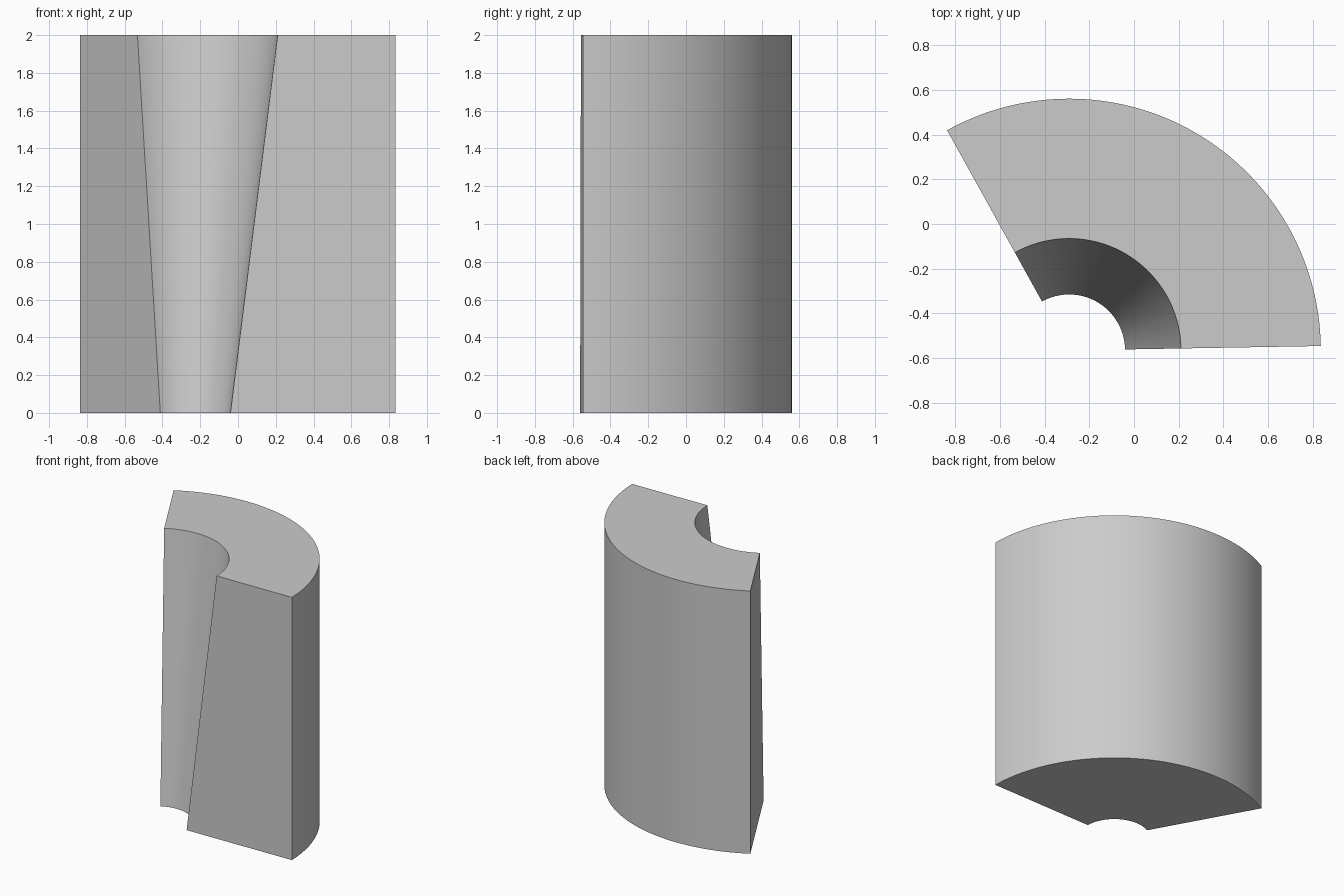
import bpy, bmesh, math
from mathutils import Matrix, Vector

cube = bpy.data.objects.get("Cube")
if cube:
    bpy.data.objects.remove(cube, do_unlink=True)

# Plain grey
grey = bpy.data.materials.new("light_grey")
grey.use_nodes = True
colour = (0.6, 0.6, 0.6, 1)
grey.diffuse_color = colour
grey.node_tree.nodes["Principled BSDF"].inputs["Base Color"].default_value = colour

# Sector profile: straight outer wall, inner bore widening upward
HEIGHT, OUTER, BORE_LOW, BORE_HIGH = 2.0, 1.125, 0.25, 0.5
START, END = math.radians(1), math.radians(119)
SEGMENTS = 72
CENTRE = Vector((-0.29, -0.565, 0))
profile = [(BORE_LOW, 0), (OUTER, 0), (OUTER, HEIGHT), (BORE_HIGH, HEIGHT)]

# Sweep the profile around the vertical axis
bm = bmesh.new()
rings = []
for i in range(SEGMENTS + 1):
    turn = Matrix.Rotation(START + (END - START) * i / SEGMENTS, 3, 'Z')
    rings.append([bm.verts.new(CENTRE + turn @ Vector((r, 0, z))) for r, z in profile])
for a, b in zip(rings, rings[1:]):
    for j in range(len(profile)):
        k = (j + 1) % len(profile)
        bm.faces.new((a[j], a[k], b[k], b[j]))

# Flat end walls
bm.faces.new(rings[0])
bm.faces.new(rings[-1])
bmesh.ops.recalc_face_normals(bm, faces=bm.faces)

mesh = bpy.data.meshes.new("tapered_ring_sector")
bm.to_mesh(mesh)
bm.free()
mesh.materials.append(grey)
sector = bpy.data.objects.new("tapered_ring_sector", mesh)
bpy.context.collection.objects.link(sector)

# Smooth curved walls, sharp borders
bpy.ops.object.select_all(action='DESELECT')
sector.select_set(True)
bpy.context.view_layer.objects.active = sector
bpy.ops.object.shade_smooth_by_angle(angle=math.radians(30))
